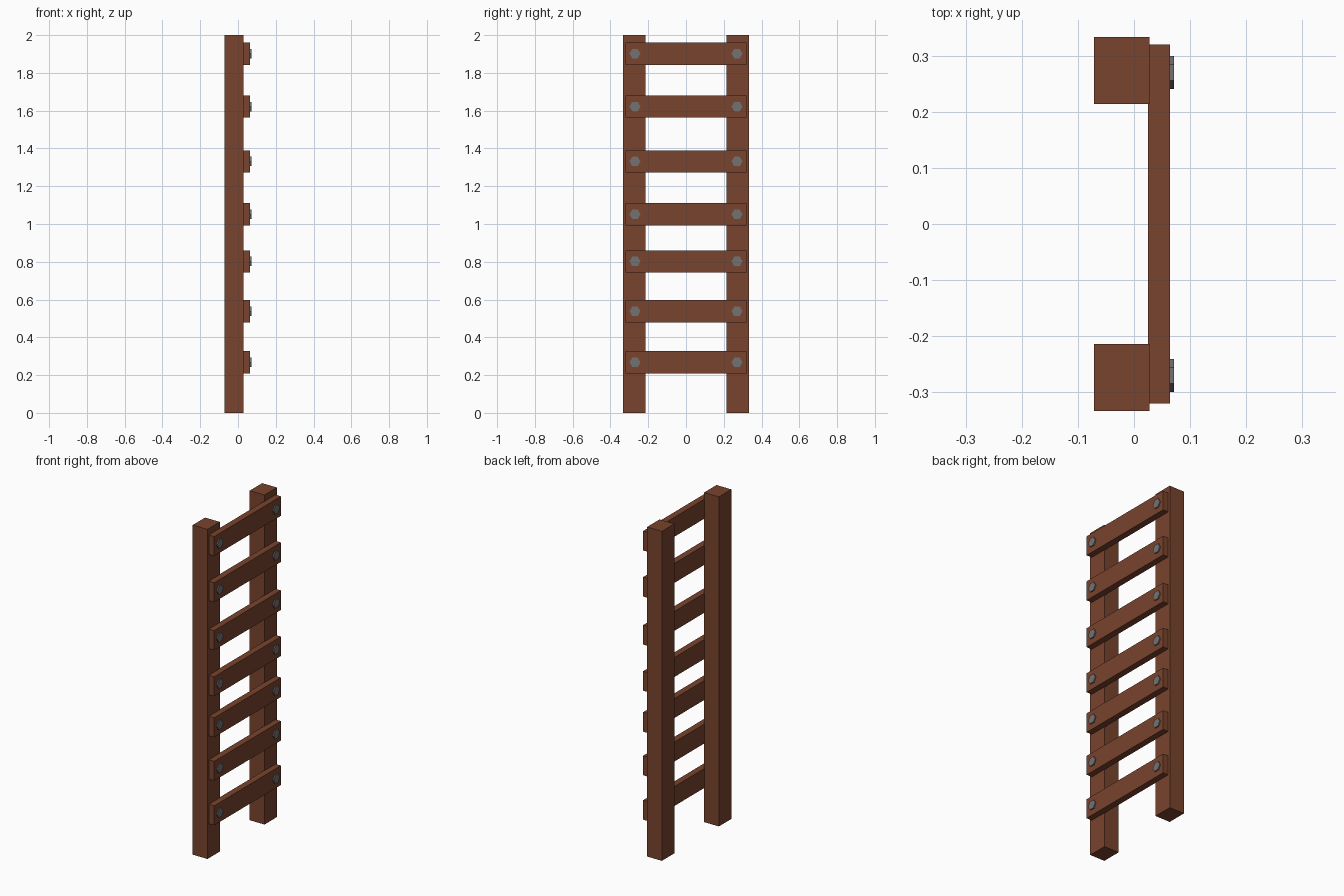
import bpy
import math

if "Cube" in bpy.data.objects:
    bpy.data.objects.remove(bpy.data.objects["Cube"])


def material(name, color):
    m = bpy.data.materials.new(name)
    m.diffuse_color = color
    m.use_nodes = True
    m.node_tree.nodes["Principled BSDF"].inputs["Base Color"].default_value = m.diffuse_color
    return m


wood = material("brown_wood", (0.19, 0.056, 0.026, 1))
metal = material("grey_metal", (0.17, 0.17, 0.17, 1))


def box(name, x0, x1, y0, y1, z0, z1):
    bpy.ops.mesh.primitive_cube_add(
        size=1, location=((x0 + x1) / 2, (y0 + y1) / 2, (z0 + z1) / 2))
    ob = bpy.context.object
    ob.name = name
    ob.scale = (x1 - x0, y1 - y0, z1 - z0)
    bpy.ops.object.transform_apply(location=False, rotation=False, scale=True)
    ob.data.materials.append(wood)


def bolt(name, y, z):
    # Hexagonal head facing +x, corners pointing sideways
    x0, x1 = 0.060, 0.071
    bpy.ops.mesh.primitive_cylinder_add(
        vertices=6, radius=0.029, depth=x1 - x0,
        location=((x0 + x1) / 2, y, z), rotation=(0, math.pi / 2, 0))
    ob = bpy.context.object
    ob.name = name
    ob.data.materials.append(metal)


# Two upright posts
for side, s in (("left", -1), ("right", 1)):
    y0, y1 = sorted((s * 0.214, s * 0.333))
    box(f"{side}_post", -0.071, 0.028, y0, y1, 0, 2)

# Unevenly spaced rungs, slightly sunk into the posts, with two bolts each
for i, z in enumerate((0.268, 0.538, 0.802, 1.051, 1.331, 1.622, 1.902), 1):
    box(f"rung_{i}", 0.025, 0.064, -0.32, 0.32, z - 0.059, z + 0.059)
    for side, s in (("left", -1), ("right", 1)):
        bolt(f"{side}_bolt_{i}", s * 0.27, z)
